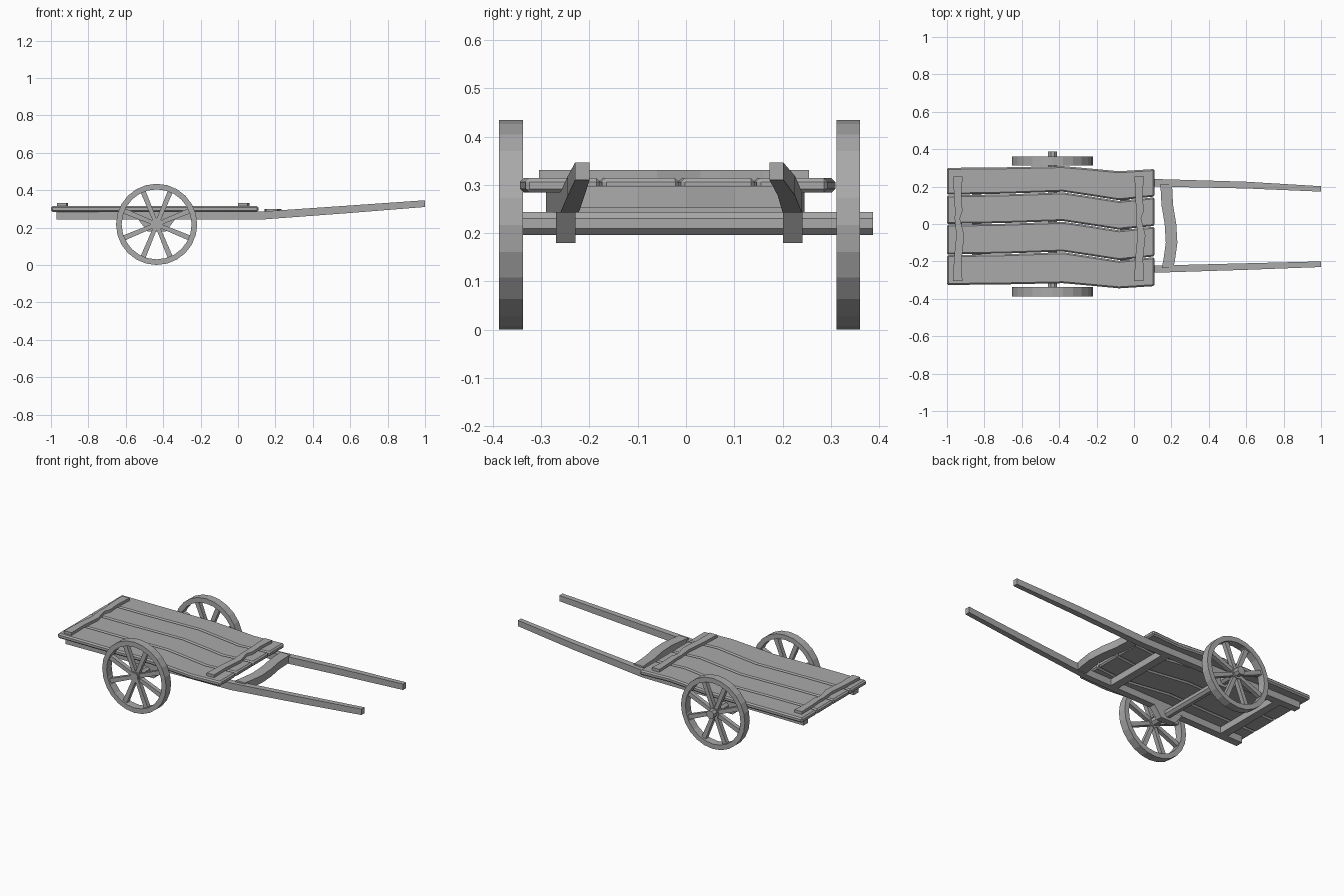
import bpy, bmesh, math
from mathutils import Vector

cube = bpy.data.objects.get("Cube")
if cube:
    bpy.data.objects.remove(cube, do_unlink=True)

wood = bpy.data.materials.new("grey_wood")
wood.use_nodes = True
GREY = (0.4, 0.4, 0.4, 1)
wood.diffuse_color = GREY
wood.node_tree.nodes["Principled BSDF"].inputs["Base Color"].default_value = GREY


def finish(name, bm, bevel=0):
    bmesh.ops.recalc_face_normals(bm, faces=bm.faces)
    mesh = bpy.data.meshes.new(name)
    bm.to_mesh(mesh)
    bm.free()
    mesh.materials.append(wood)
    ob = bpy.data.objects.new(name, mesh)
    bpy.context.collection.objects.link(ob)
    if bevel:
        mod = ob.modifiers.new("edge_bevel", "BEVEL")
        mod.width, mod.segments = bevel, 1
        mod.limit_method, mod.angle_limit = "ANGLE", math.radians(50)
    return ob


def loft(bm, rings, closed=False):
    """Skin a row of equal rings; cap the ends unless closed into a loop."""
    rows = [[bm.verts.new(p) for p in ring] for ring in rings]
    pairs = list(zip(rows, rows[1:])) + ([(rows[-1], rows[0])] if closed else [])
    for a, b in pairs:
        for i in range(len(a)):
            j = (i + 1) % len(a)
            bm.faces.new((a[i], a[j], b[j], b[i]))
    if not closed:
        bm.faces.new(rows[0])
        bm.faces.new(rows[-1])


def section_x(x, y0, y1, z0, z1):
    return [(x, y0, z0), (x, y1, z0), (x, y1, z1), (x, y0, z1)]


def section_y(y, x0, x1, z0, z1):
    return [(x0, y, z0), (x1, y, z0), (x1, y, z1), (x0, y, z1)]


def beam(name, rings, bevel=0):
    bm = bmesh.new()
    loft(bm, rings)
    return finish(name, bm, bevel)


# Bed planks with a shared wavy seam
wave = [(-1, 0), (-0.7, 0.005), (-0.38, 0.016), (-0.22, -0.008), (-0.08, -0.03), (0.11, -0.01)]
seams = [(-0.328, 0.6), (-0.165, 1), (-0.002, 1), (0.155, 1), (0.302, 0.6)]
for i, ((y0, k0), (y1, k1)) in enumerate(zip(seams, seams[1:])):
    rings = [section_x(x, y0 + k0 * w + 0.002, y1 + k1 * w - 0.002, 0.284, 0.314) for x, w in wave]
    beam(f"bed_plank_{i + 1}", rings, 0.008)

# Worn cleats across both ends of the bed
cleat = [(-0.305, 0, 0.025), (-0.18, 0.002, 0.021), (-0.06, 0.014, 0.021), (0.03, -0.002, 0.014),
         (0.07, 0.006, 0.02), (0.16, 0, 0.02), (0.255, 0.002, 0.025)]
for name, cx in (("rear_cleat", -0.943), ("front_cleat", 0.026)):
    beam(name, [section_y(y, cx + d - h, cx + d + h, 0.308, 0.331) for y, d, h in cleat])

# Shafts: level under the bed, then rising to the handles
left = [(-0.97, 0.2, 0.245, 0.243, 0.286), (0.13, 0.2, 0.24, 0.243, 0.286),
        (0.6, 0.19, 0.226, 0.278, 0.318), (1, 0.173, 0.202, 0.31, 0.346)]
right = [(-0.97, -0.29, -0.243, 0.243, 0.286), (0.13, -0.26, -0.222, 0.243, 0.286),
         (0.6, -0.245, -0.21, 0.278, 0.318), (1, -0.23, -0.2, 0.31, 0.346)]
beam("left_shaft", [section_x(*s) for s in left])
beam("right_shaft", [section_x(*s) for s in right])

# Curved crossbar ahead of the bed, straight beams beneath it
bar = [(-0.235, 0.18), (-0.18, 0.19), (-0.1, 0.201), (0, 0.195), (0.1, 0.178), (0.215, 0.172)]
beam("front_crossbar", [section_y(y, x - 0.031, x + 0.031, 0.252, 0.298) for y, x in bar])
for name, x in (("front_underbeam", -0.05), ("rear_underbeam", -0.84)):
    beam(name, [section_y(y, x - 0.025, x + 0.025, 0.243, 0.283) for y in (-0.25, 0.215)])

# Axle and its tapered blocks
AX, AZ = -0.435, 0.22


def circle(r, y, n, phase=0.0):
    return [(AX + r * math.cos(math.tau * i / n + phase), y,
             AZ + r * math.sin(math.tau * i / n + phase)) for i in range(n)]


beam("axle", [circle(0.026, y, 8, math.pi / 8) for y in (-0.387, 0.387)])
for name, y in (("left_axle_block", 0.221), ("right_axle_block", -0.249)):
    outline = [(-0.1, 0.245), (-0.05, 0.18), (0.05, 0.18), (0.1, 0.245)]
    beam(name, [[(AX + dx, y + s, z) for dx, z in outline] for s in (-0.02, 0.02)])


# Wheels: rim, hub and eight spokes
def wheel(name, y0, y1):
    bm = bmesh.new()
    n, mid = 24, (y0 + y1) / 2
    loft(bm, [circle(0.217, y0, n), circle(0.217, y1, n), circle(0.187, y1, n), circle(0.187, y0, n)], True)
    loft(bm, [circle(0.034, y0 + 0.006, 8), circle(0.034, y1 - 0.006, 8)])
    for i in range(8):
        a = math.tau * (i + 0.5) / 8
        out = Vector((math.cos(a), 0, math.sin(a)))
        side = Vector((-math.sin(a), 0, math.cos(a)))
        depth = Vector((0, 0.013, 0))
        rings = []
        for r, w in ((0.02, 0.011), (0.192, 0.014)):
            c = Vector((AX, mid, AZ)) + out * r
            rings.append([c - side * w - depth, c + side * w - depth, c + side * w + depth, c - side * w + depth])
        loft(bm, rings)
    ob = finish(name, bm)
    ob.location.z = 0.217 - AZ
    return ob


wheel("left_wheel", 0.312, 0.36)
wheel("right_wheel", -0.387, -0.338)
